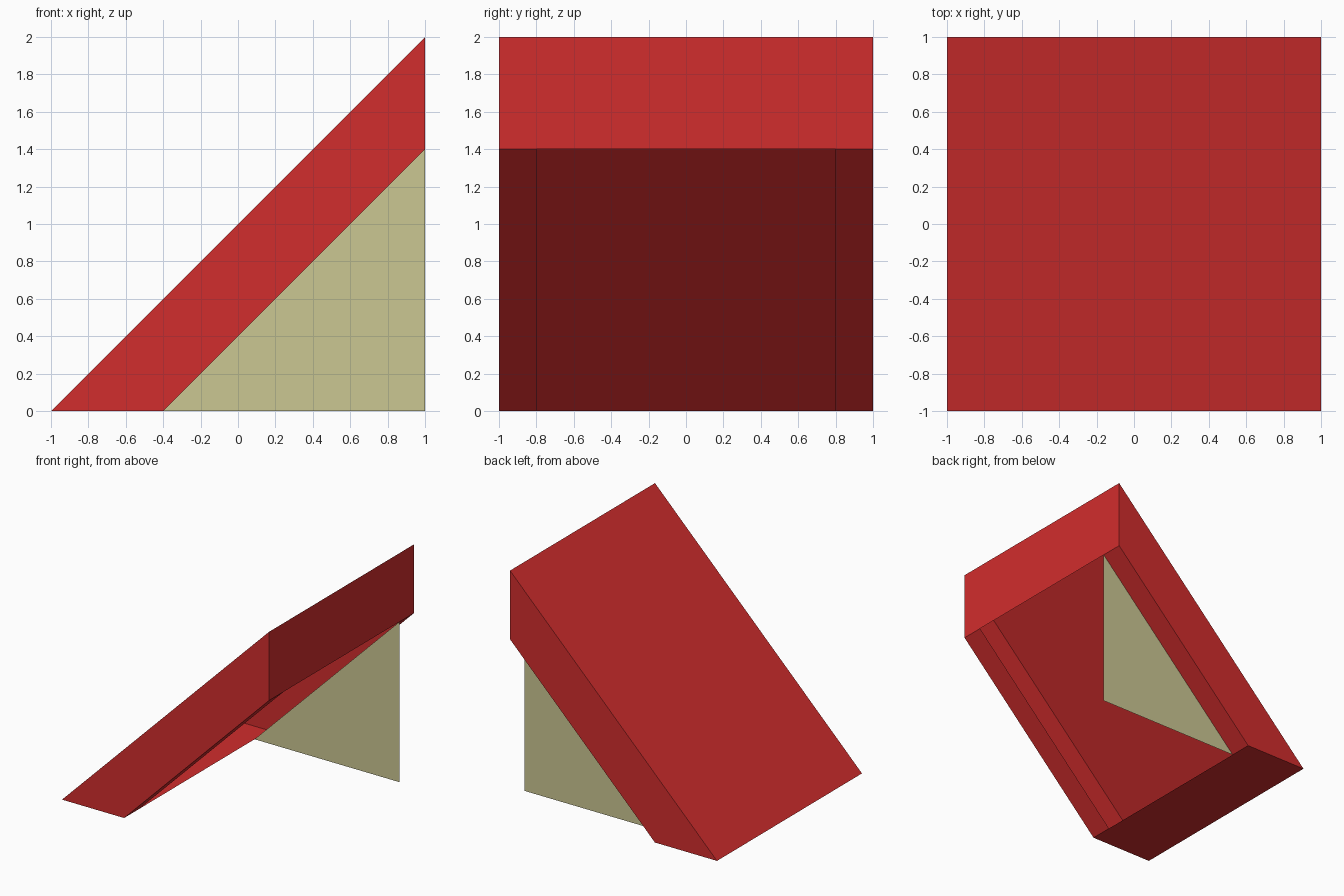
import bpy

if "Cube" in bpy.data.objects:
    bpy.data.objects.remove(bpy.data.objects["Cube"])


def material(name, rgb):
    m = bpy.data.materials.new(name)
    m.diffuse_color = (*rgb, 1)
    m.use_nodes = True
    m.node_tree.nodes["Principled BSDF"].inputs["Base Color"].default_value = m.diffuse_color
    return m


red = material("red", (0.64, 0.026, 0.026))
tan = material("tan", (0.60, 0.57, 0.29))


def sheet(name, verts, faces, mat):
    me = bpy.data.meshes.new(name)
    me.from_pydata(verts, [], faces)
    me.materials.append(mat)
    me.update()
    ob = bpy.data.objects.new(name, me)
    bpy.context.collection.objects.link(ob)
    return ob


# Hollow sloped shell: slope, foot, top end and both side walls, open underneath
profile = [(-1, 0), (-0.4, 0), (1, 1.4), (1, 2)]
verts = [(x, y, z) for y in (-1, 1) for x, z in profile]
sheet("sloped_shell", verts,
      [(0, 1, 2, 3), (7, 6, 5, 4), (0, 4, 5, 1), (2, 6, 7, 3), (3, 7, 4, 0)], red)

# Narrow flanges along both edges of the open underside
for name, y0, y1 in (("front_flange", -1, -0.8), ("back_flange", 0.8, 1)):
    sheet(name, [(-0.4, y0, 0), (-0.4, y1, 0), (1, y1, 1.4), (1, y0, 1.4)],
          [(0, 1, 2, 3)], red)

# Thin triangular panel standing below the inner edge of the back flange
sheet("triangular_panel", [(-0.4, 0.8, 0), (1, 0.8, 0), (1, 0.8, 1.4)],
      [(0, 1, 2)], tan)
